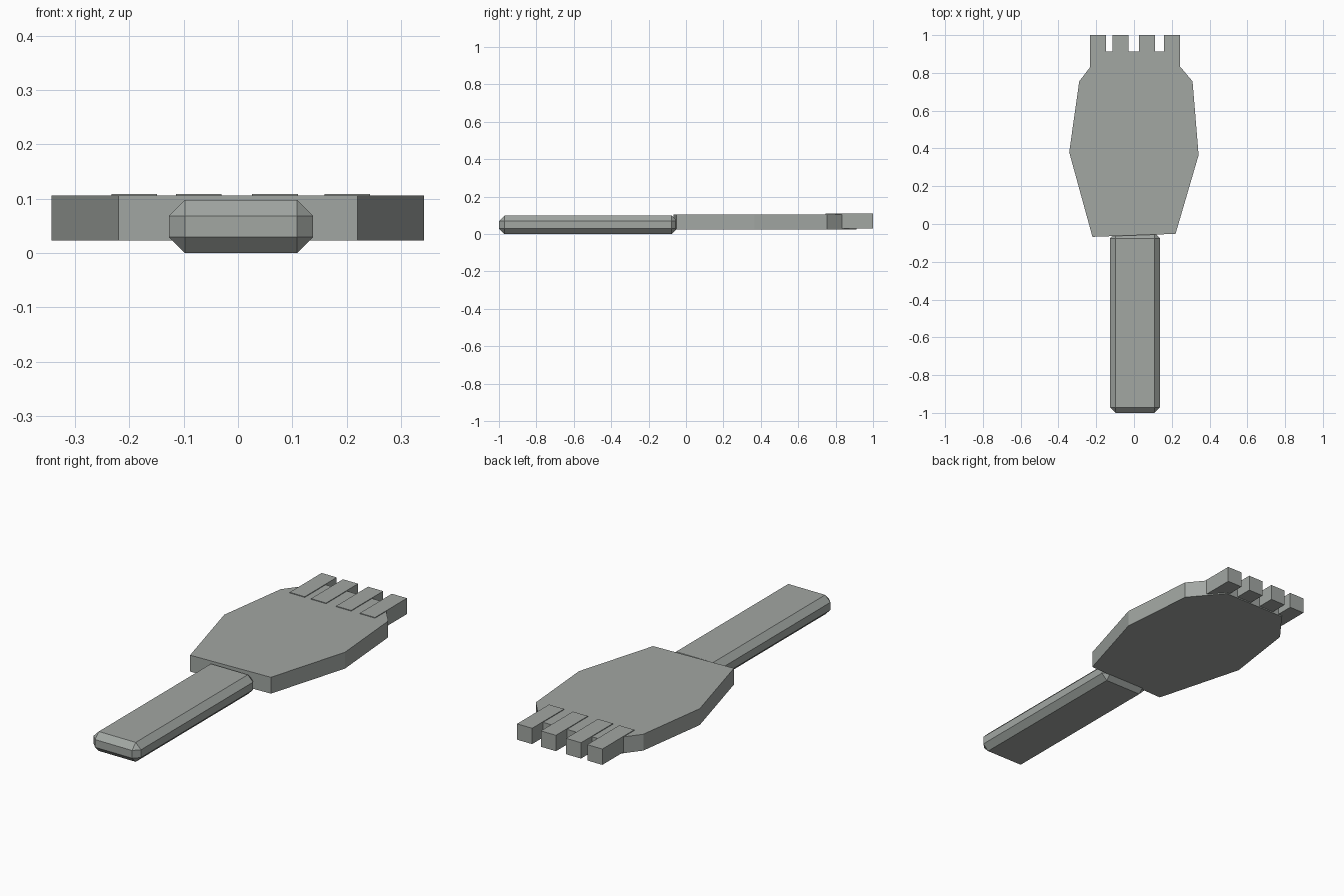
import bpy, bmesh
from mathutils import Matrix, Vector

if "Cube" in bpy.data.objects:
    bpy.data.objects.remove(bpy.data.objects["Cube"])

# One grey-green material for everything
grey = bpy.data.materials.new("grey_green")
grey.use_nodes = True
colour = (0.36, 0.385, 0.365, 1)
grey.diffuse_color = colour
grey.node_tree.nodes["Principled BSDF"].inputs["Base Color"].default_value = colour


def finish(bm, name):
    bmesh.ops.recalc_face_normals(bm, faces=bm.faces)
    mesh = bpy.data.meshes.new(name)
    bm.to_mesh(mesh)
    bm.free()
    mesh.materials.append(grey)
    obj = bpy.data.objects.new(name, mesh)
    bpy.context.scene.collection.objects.link(obj)
    return obj


def box(name, low, high, bevel=0):
    low, high = Vector(low), Vector(high)
    bm = bmesh.new()
    place = Matrix.Translation((low + high) / 2) @ Matrix.Diagonal((*(high - low), 1))
    bmesh.ops.create_cube(bm, size=1, matrix=place)
    if bevel:
        bmesh.ops.bevel(bm, geom=bm.edges[:], offset=bevel, offset_type='OFFSET',
                        segments=1, affect='EDGES')
    return finish(bm, name)


def slab(name, outline, bottom, top):
    bm = bmesh.new()
    face = bm.faces.new([bm.verts.new((x, y, bottom)) for x, y in outline])
    side = bmesh.ops.extrude_face_region(bm, geom=[face])["geom"]
    verts = [v for v in side if isinstance(v, bmesh.types.BMVert)]
    bmesh.ops.translate(bm, verts=verts, vec=(0, 0, top - bottom))
    return finish(bm, name)


# Chamfered handle bar
box("handle", (-0.127, -1, 0), (0.138, -0.047, 0.098), bevel=0.0295)

# Flat, slightly uneven palm plate
slab("palm", [(-0.22, -0.068), (0.22, -0.052), (0.342, 0.365), (0.31, 0.755),
              (0.178, 0.912), (-0.17, 0.912), (-0.29, 0.755), (-0.343, 0.38)],
     0.023, 0.1055)

# Four square prongs set into the far end of the plate
for i, x in enumerate((-0.233, -0.114, 0.026, 0.159)):
    box(f"prong_{i + 1}", (x, 0.745, 0.029), (x + 0.084, 1, 0.109))
